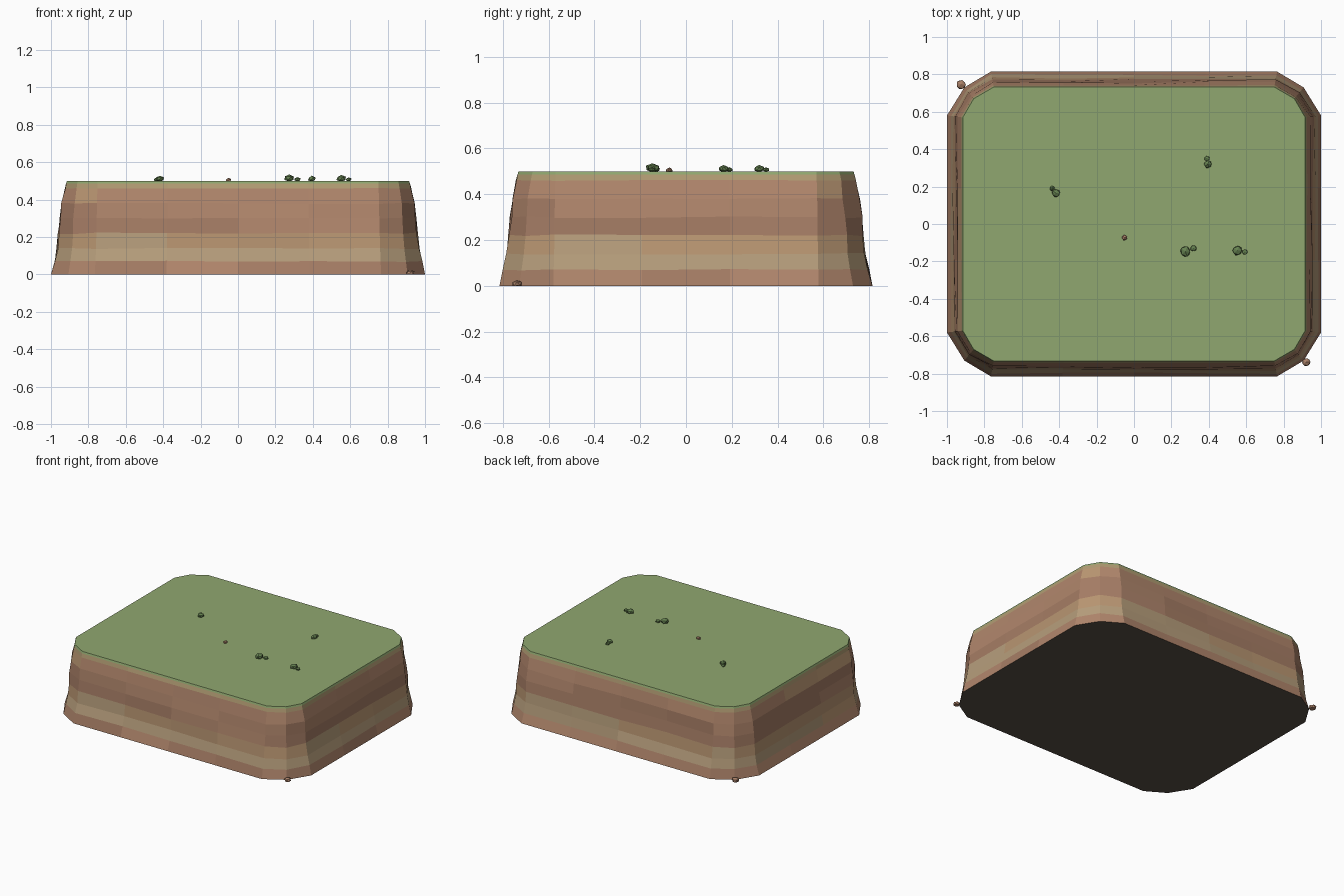
import bpy, bmesh, random
from mathutils import Vector

if "Cube" in bpy.data.objects:
    bpy.data.objects.remove(bpy.data.objects["Cube"])

random.seed(7)


def mat(name, rgb):
    m = bpy.data.materials.new(name)
    m.diffuse_color = (*rgb, 1)
    m.use_nodes = True
    m.node_tree.nodes["Principled BSDF"].inputs["Base Color"].default_value = m.diffuse_color
    return m


GRASS = mat("grass", (0.28, 0.39, 0.16))
LIP = mat("dry_lip", (0.44, 0.33, 0.17))
CLAY = mat("clay", (0.44, 0.24, 0.15))
RED = mat("red_clay", (0.38, 0.205, 0.13))
OCHRE = mat("ochre", (0.48, 0.30, 0.165))
SAND = mat("sand", (0.47, 0.34, 0.20))
UNDER = mat("underside", (0.10, 0.08, 0.06))
LEAF = mat("leaf", (0.13, 0.22, 0.08))
STONE = mat("stone", (0.40, 0.22, 0.14))


def finish(name, bm, mats):
    me = bpy.data.meshes.new(name)
    bmesh.ops.recalc_face_normals(bm, faces=bm.faces[:])
    bm.to_mesh(me)
    bm.free()
    for m in mats:
        me.materials.append(m)
    ob = bpy.data.objects.new(name, me)
    bpy.context.collection.objects.link(ob)
    return ob


# Rounded-rectangle outlines: three points per corner, mirrored to four corners
def outline(corner):
    c = [Vector(p) for p in corner]
    flip = lambda pts, sx, sy: [Vector((p.x * sx, p.y * sy)) for p in pts]
    keys = (flip(c, 1, 1) + flip(c[::-1], -1, 1)
            + flip(c, -1, -1) + flip(c[::-1], 1, -1))
    segs = [1, 1, 4, 1, 1, 3] * 2
    pts = []
    for i, n in enumerate(segs):
        a, b = keys[i], keys[(i + 1) % len(keys)]
        pts += [a.lerp(b, k / n) for k in range(n)]
    return pts


base = outline([(1.0, 0.58), (0.907, 0.73), (0.765, 0.815)])
rim = outline([(0.915, 0.57), (0.857, 0.67), (0.75, 0.732)])

# Layered cliff: (height, blend from base to rim, jitter)
levels = [(0, 0, 0), (0.07, 0.22, 0.06), (0.14, 0.40, 0.06), (0.22, 0.50, 0.07),
          (0.30, 0.58, 0.07), (0.38, 0.70, 0.07), (0.46, 0.88, 0.03),
          (0.487, 0.95, 0), (0.5, 1, 0)]
palette = [(0, 0, 1), (3, 3, 2), (2, 2, 3), (0, 1, 1), (0, 0, 1), (0, 2, 0),
           (4, 4, 4), (5, 5, 5)]
bm = bmesh.new()
rings = []
for z, t, j in levels:
    ring = []
    for a, b in zip(base, rim):
        p = a.lerp(b, t + random.uniform(-j, j))
        dz = random.uniform(-0.06, 0.06) * j
        ring.append(bm.verts.new((p.x, p.y, z + dz)))
    rings.append(ring)
n = len(base)
for k, (lo, hi) in enumerate(zip(rings, rings[1:])):
    for i in range(n):
        f = bm.faces.new((lo[i], lo[(i + 1) % n], hi[(i + 1) % n], hi[i]))
        f.material_index = random.choice(palette[k])
bm.faces.new(rings[-1]).material_index = 5
bm.faces.new(rings[0][::-1]).material_index = 6
finish("mesa_cliff", bm, [CLAY, RED, OCHRE, SAND, LIP, GRASS, UNDER])


# Faceted blobs for shrubs and stones, flattened where they meet the floor
def blob(bm, x, y, z, r, h, floor):
    made = bmesh.ops.create_icosphere(bm, subdivisions=1, radius=1)
    for v in made["verts"]:
        s = random.uniform(0.9, 1.1)
        v.co = Vector((x + v.co.x * r * s, y + v.co.y * r * s,
                       max(floor, z + v.co.z * h * s)))


shrubs = [[(0.275, -0.147, 0.03), (0.317, -0.130, 0.018)],
          [(0.552, -0.142, 0.028), (0.592, -0.150, 0.016)],
          [(0.395, 0.320, 0.023), (0.390, 0.350, 0.015)],
          [(-0.417, 0.165, 0.024), (-0.437, 0.190, 0.015)]]
for i, parts in enumerate(shrubs):
    bm = bmesh.new()
    for x, y, r in parts:
        blob(bm, x, y, 0.5 + r * 0.5, r, r * 0.68, 0.496)
    finish(f"shrub_{i + 1}", bm, [LEAF])

# Loose stones: one on the plateau, two at the foot of the cliff
for i, (x, y, z, r) in enumerate([(-0.05, -0.073, 0.5, 0.016),
                                  (0.92, -0.738, 0, 0.024),
                                  (-0.925, 0.745, 0, 0.027)]):
    bm = bmesh.new()
    blob(bm, x, y, z + r * 0.35, r, r * 0.75, z)
    finish(f"stone_{i + 1}", bm, [STONE])
